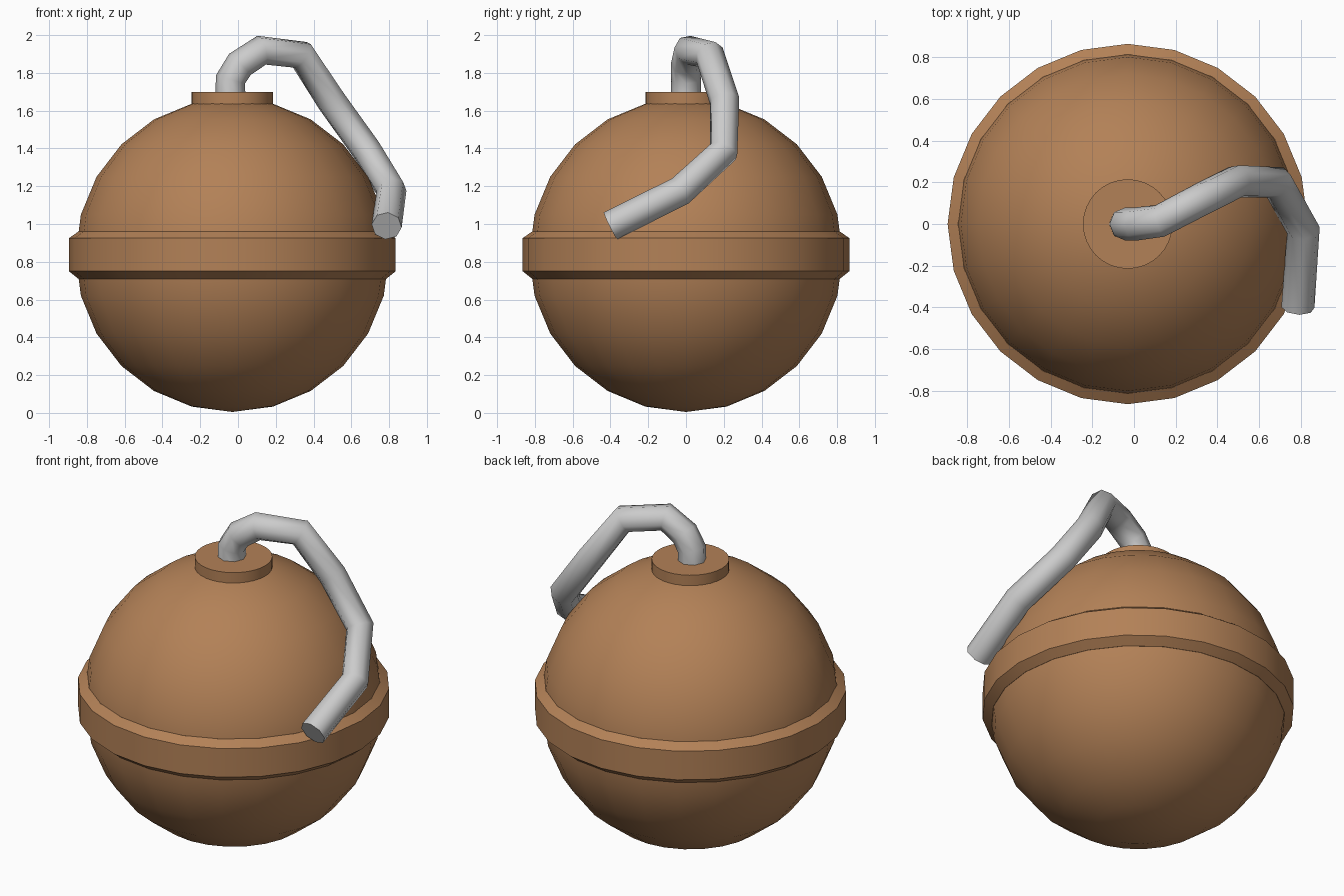
import bpy, bmesh, math

if "Cube" in bpy.data.objects:
    bpy.data.objects.remove(bpy.data.objects["Cube"])

CX, CZ = -0.03, 0.835      # centre of the ball

brown = bpy.data.materials.new("brown")
brown.diffuse_color = (0.45, 0.22, 0.095, 1)
brown.use_nodes = True
brown.node_tree.nodes["Principled BSDF"].inputs["Base Color"].default_value = brown.diffuse_color


def lathe(name, profile, segments):
    """Spin a closed (radius, z) loop around the ball's vertical axis."""
    bm = bmesh.new()
    verts = [bm.verts.new((r, 0, z)) for r, z in profile]
    edges = [bm.edges.new((verts[i - 1], v)) for i, v in enumerate(verts)]
    bmesh.ops.spin(bm, geom=verts + edges, cent=(0, 0, 0), axis=(0, 0, 1),
                   angle=math.tau, steps=segments, use_merge=True)
    bmesh.ops.remove_doubles(bm, verts=bm.verts, dist=1e-4)
    bmesh.ops.recalc_face_normals(bm, faces=bm.faces)
    me = bpy.data.meshes.new(name)
    bm.to_mesh(me)
    bm.free()
    ob = bpy.data.objects.new(name, me)
    bpy.context.collection.objects.link(ob)
    ob.location.x = CX
    finish(ob)


def finish(ob, angle=30):
    ob.data.materials.append(brown)
    bpy.ops.object.select_all(action='DESELECT')
    ob.select_set(True)
    bpy.context.view_layer.objects.active = ob
    bpy.ops.object.shade_smooth_by_angle(angle=math.radians(angle))


# Ball body
bpy.ops.mesh.primitive_uv_sphere_add(segments=24, ring_count=12, radius=0.83,
                                     location=(CX, 0, CZ))
body = bpy.context.object
body.name = "ball_body"
finish(body)

# Bevelled band around the middle
lathe("middle_band", [(0.79, 0.71), (0.815, 0.71), (0.865, 0.75),
                      (0.865, 0.925), (0.815, 0.96), (0.79, 0.96)], 24)

# Cap on top
bpy.ops.mesh.primitive_cylinder_add(vertices=32, radius=0.215, depth=0.10,
                                    location=(CX, 0, 1.65))
cap = bpy.context.object
cap.name = "top_cap"
finish(cap)

# Bent fuse, an eight-sided tube
path = [(-0.04, 0, 1.66), (-0.04, 0, 1.765), (0.01, 0, 1.845),
        (0.125, 0.015, 1.92), (0.335, 0.125, 1.895), (0.495, 0.205, 1.65),
        (0.685, 0.2, 1.385), (0.813, -0.03, 1.175), (0.787, -0.40, 0.99)]
cu = bpy.data.curves.new("fuse", 'CURVE')
cu.dimensions = '3D'
cu.bevel_depth = 0.08
cu.bevel_resolution = 2
cu.use_fill_caps = True
sp = cu.splines.new('POLY')
sp.points.add(len(path) - 1)
for p, co in zip(sp.points, path):
    p.co = (*co, 1)
sp.use_smooth = True
fuse = bpy.data.objects.new("fuse", cu)
bpy.context.collection.objects.link(fuse)
